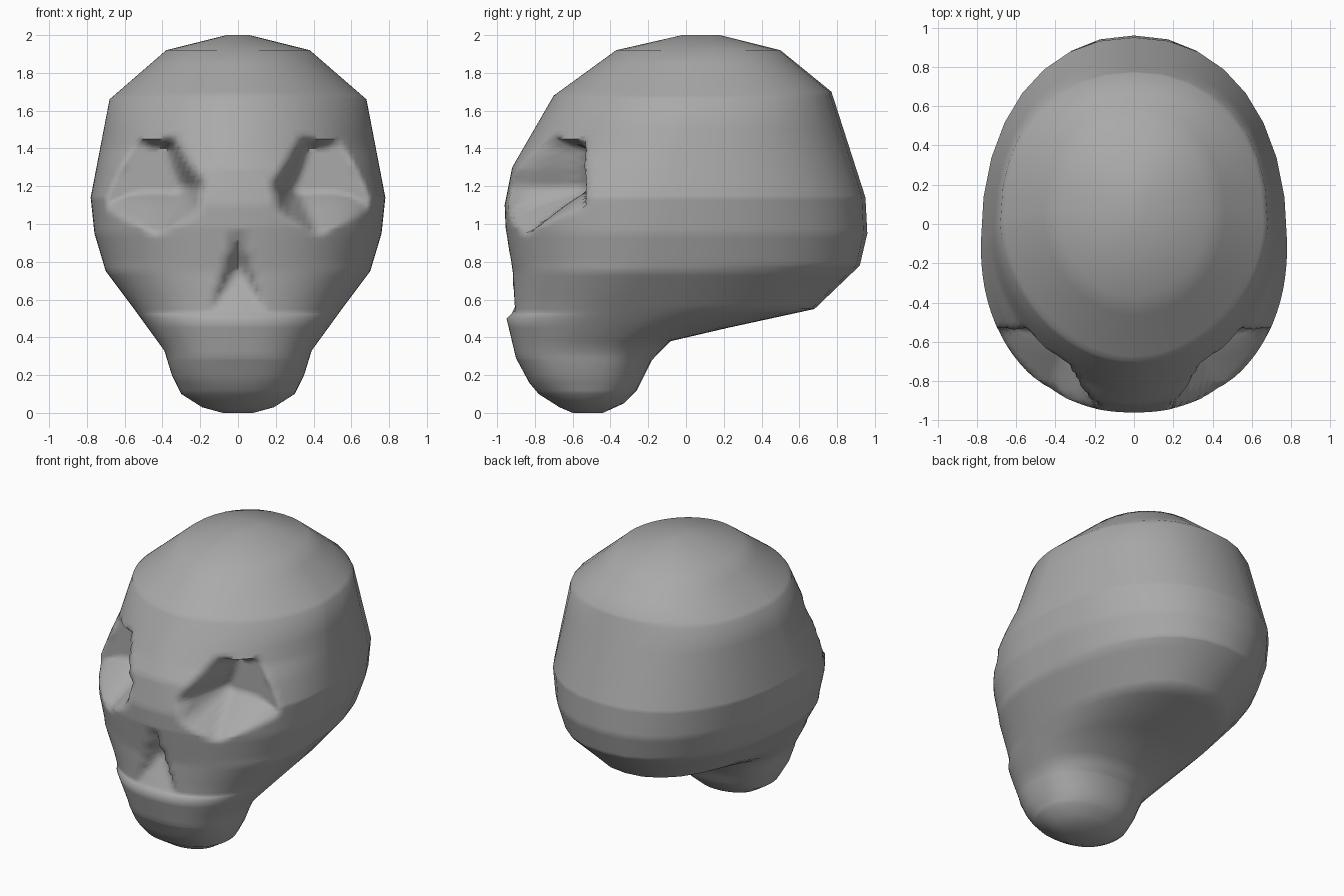
import bpy, bmesh, math
from mathutils import Vector

cube = bpy.data.objects.get("Cube")
if cube:
    bpy.data.objects.remove(cube, do_unlink=True)

bone = bpy.data.materials.new("bone grey")
bone.use_nodes = True
colour = (0.4, 0.4, 0.4, 1)
bone.diffuse_color = colour
bone.node_tree.nodes["Principled BSDF"].inputs["Base Color"].default_value = colour

# Silhouette profiles, each a list of (height, value)
WIDTH = [(0, .08), (.03, .19), (.1, .3), (.2, .35), (.33, .39), (.55, .55), (.75, .7),
         (.95, .76), (1.14, .78), (1.66, .68), (1.92, .38), (2, .06)]
FRONT = [(0, -.6), (.03, -.67), (.1, -.78), (.16, -.83), (.29, -.9), (.5, -.95), (.53, -.92),
         (.75, -.92), (.98, -.955), (1.1, -.96), (1.3, -.92), (1.68, -.7), (1.92, -.37), (2, -.02)]
BACK = [(0, -.44), (.05, -.33), (.12, -.26), (.28, -.18), (.38, -.08), (.45, .22), (.55, .68),
        (.78, .92), (.95, .96), (1.14, .95), (1.7, .77), (1.92, .5), (2, .18)]
WIDEST = [(0, -.52), (.33, -.5), (.55, -.35), (.8, -.2), (1.14, -.1), (1.7, .02), (2, .08)]
SQUARE = [(0, 2), (.2, 2.5), (.6, 2.2), (1.14, 2.2), (1.4, 1.85), (1.7, 1.9), (2, 2)]

# Cavities: outline (|x|, z), clockwise from the front, with a wall slope per edge
SOCKET = [(.18, 1.19), (.34, 1.46), (.54, 1.44), (.74, 1.1), (.42, .94), (.23, 1.05)]
SOCKET_SLOPE = [4, 3.5, 2, 1.5, 2.5, 3.5]
NOSE = [(-.15, .53), (0, .97), (.15, .53)]
NOSE_SLOPE = [2.2, 2.2, .5]


def at(profile, z):
    for (z0, v0), (z1, v1) in zip(profile, profile[1:]):
        if z <= z1:
            return v0 + (v1 - v0) * (z - z0) / (z1 - z0)
    return profile[-1][1]


def push(x, z, outline, slopes):
    """How far a point is sunk, rising from zero at the outline."""
    depth = 9
    for i, slope in enumerate(slopes):
        a, b = Vector(outline[i]), Vector(outline[(i + 1) % len(outline)])
        e = (b - a).normalized()
        depth = min(depth, slope * (e.y * (x - a.x) - e.x * (z - a.y)))
    return max(0, depth)


def skull_point(a, z):
    """Point at angle a around the ring at height z; a = 0 is the front."""
    s, c = math.sin(a), math.cos(a)
    mid, n = at(WIDEST, z), at(SQUARE, z)
    n = n if c > 0 else 2.2
    x = at(WIDTH, z) * math.copysign(abs(s) ** (2 / n), s)
    reach = (at(FRONT, z) if c > 0 else at(BACK, z)) - mid
    y = mid + reach * abs(c) ** (2 / n)
    if c > 0:
        y = max(y, min(y + push(abs(x), z, SOCKET, SOCKET_SLOPE), -.53))
        y += min(push(x, z, NOSE, NOSE_SLOPE), .16)
    return x, y, z


# Ring angles and heights, denser across the face
angles = [math.pi * (i / 72 - .5) for i in range(72)]
angles += [math.pi * (i / 16 + .5) for i in range(16)]
heights = sorted({round(p[0], 2) for prof in (WIDTH, FRONT, BACK) for p in prof}
                 | {round(.5 + i * .025, 3) for i in range(41)} | {1.78, 1.85})

bm = bmesh.new()
rings = [[bm.verts.new(skull_point(a, z)) for a in angles] for z in heights]
count = len(angles)
for low, high in zip(rings, rings[1:]):
    for i in range(count):
        j = (i + 1) % count
        bm.faces.new((low[i], low[j], high[j], high[i]))
bm.faces.new(rings[0])
bm.faces.new(rings[-1])
bmesh.ops.recalc_face_normals(bm, faces=bm.faces)
mesh = bpy.data.meshes.new("skull")
bm.to_mesh(mesh)
bm.free()
mesh.materials.append(bone)
skull = bpy.data.objects.new("skull", mesh)
bpy.context.collection.objects.link(skull)

# Smooth shading with only the hard cavity rims kept sharp
bpy.context.view_layer.objects.active = skull
skull.select_set(True)
bpy.ops.object.shade_smooth_by_angle(angle=math.radians(60))
